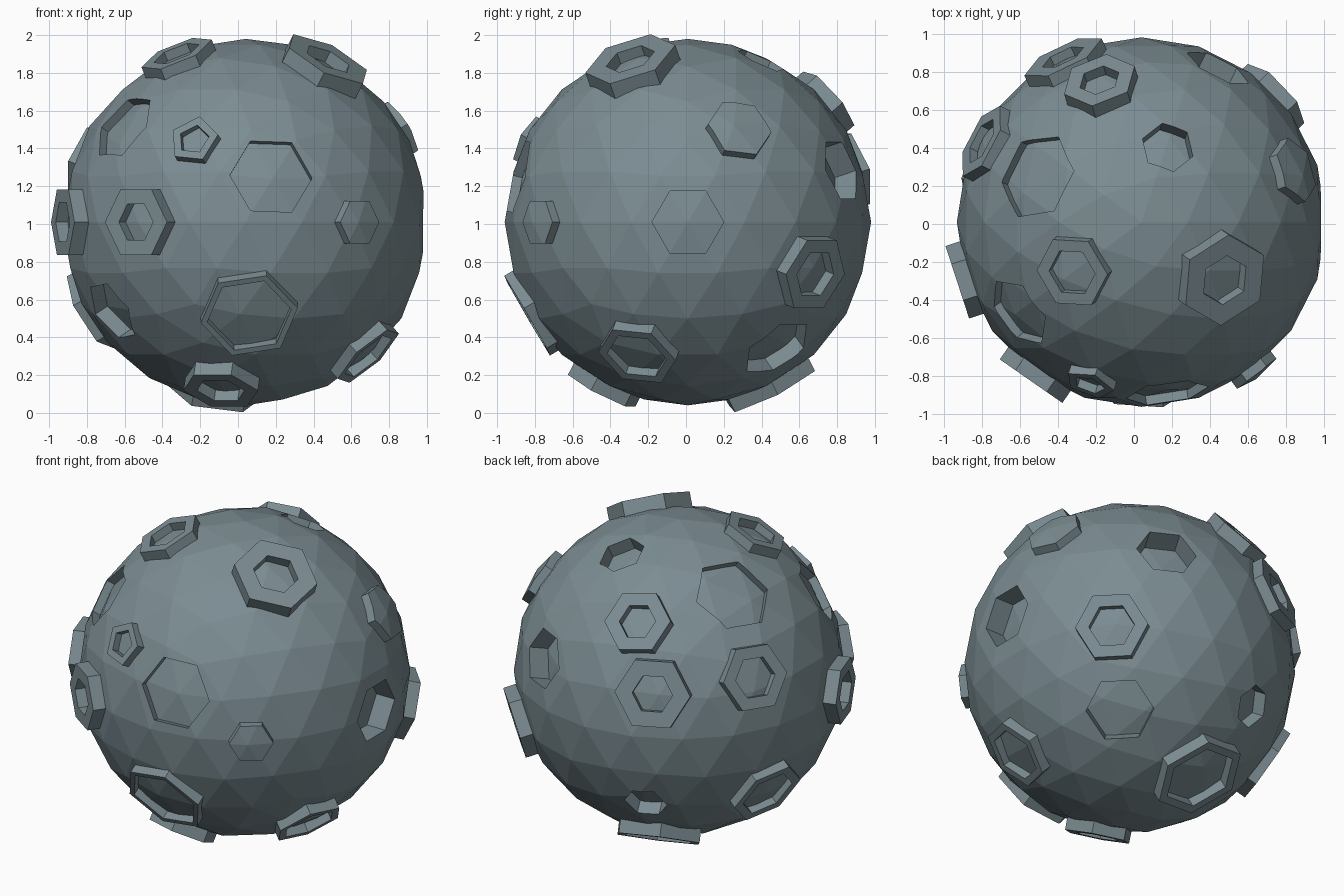
import bpy, bmesh, math
from mathutils import Vector

if "Cube" in bpy.data.objects:
    bpy.data.objects.remove(bpy.data.objects["Cube"])

CENTRE = Vector((0.04, 0.01, 1.01))
R = 0.97

rock = bpy.data.materials.new("slate grey rock")
rock.diffuse_color = (0.20, 0.265, 0.29, 1)
rock.use_nodes = True
rock.node_tree.nodes["Principled BSDF"].inputs["Base Color"].default_value = rock.diffuse_color


def finish(name, bm):
    bmesh.ops.recalc_face_normals(bm, faces=bm.faces)
    me = bpy.data.meshes.new(name)
    bm.to_mesh(me)
    bm.free()
    me.materials.append(rock)
    ob = bpy.data.objects.new(name, me)
    bpy.context.collection.objects.link(ob)
    return ob


def ball(name, radius):
    bm = bmesh.new()
    bmesh.ops.create_icosphere(bm, subdivisions=3, radius=radius)
    bmesh.ops.translate(bm, verts=bm.verts, vec=CENTRE)
    return finish(name, bm)


def loop(bm, direction, r, dist, phi, sides):
    """Polygon of vertices facing outwards; phi is measured from the upward tangent."""
    n = Vector(direction).normalized()
    right = Vector((0, 0, 1)).cross(n).normalized()
    up = n.cross(right)
    pts = []
    for i in range(sides):
        a = math.radians(phi) + i * math.tau / sides
        pts.append(bm.verts.new(CENTRE + n * dist + r * (math.cos(a) * up + math.sin(a) * right)))
    return pts


def bridge(bm, a, b):
    k = len(a)
    for i in range(k):
        j = (i + 1) % k
        bm.faces.new((a[i], a[j], b[j], b[i]))


def add_prism(bm, direction, r, low, high, phi=30, sides=6):
    a = loop(bm, direction, r, low, phi, sides)
    b = loop(bm, direction, r, high, phi, sides)
    bridge(bm, a, b)
    bm.faces.new(a)
    bm.faces.new(b)


def ring(name, direction, outer, inner, top, phi=30, sides=6):
    bm = bmesh.new()
    low = R - 0.14
    loops = [loop(bm, direction, r, d, phi, sides)
             for r, d in ((outer, low), (outer, top), (inner, top), (inner, low))]
    for i in range(4):
        bridge(bm, loops[i], loops[(i + 1) % 4])
    return finish(name, bm)


def boolean(ob, op, other):
    m = ob.modifiers.new("cut", 'BOOLEAN')
    m.operation, m.object, m.solver = op, other, 'EXACT'
    bpy.context.view_layer.objects.active = ob
    bpy.ops.object.modifier_apply(modifier=m.name)
    bpy.data.objects.remove(other)


body = ball("rock_body", R)

# Sunken craters, grouped by depth: the floor follows a smaller faceted ball
craters = {
    0.05: [((0.14, -0.93, 0.25), 0.22, 32),
           ((-0.57, 0.25, 0.75), 0.235, 34),
           ((-0.64, -0.47, 0.50), 0.20, 30)],
    0.085: [((0.14, 0.40, 0.87), 0.14, 30),
            ((0.48, 0.48, -0.68), 0.20, 30),
            ((-0.72, -0.42, -0.48), 0.18, 25),
            ((-0.30, 0.78, -0.50), 0.13, 30)],
    0.13: [((1, 0, 0), 0.19, 30),
           ((0.41, 0.83, 0.28), 0.18, 30)],
}
for depth, group in craters.items():
    bm = bmesh.new()
    for d, r, phi in group:
        add_prism(bm, d, r, R - depth - 0.12, R + 0.1, phi)
    cutter = finish("cutter", bm)
    boolean(cutter, 'DIFFERENCE', ball("floor_ball", R - depth))
    boolean(body, 'DIFFERENCE', cutter)

# Raised plugs with faceted caps
bm = bmesh.new()
add_prism(bm, (0.60, -0.79, 0.0), 0.13, R - 0.14, R + 0.2, 30)
add_prism(bm, (0.80, 0.27, 0.49), 0.175, R - 0.14, R + 0.2, 38)
plugs = finish("raised_plugs", bm)
boolean(plugs, 'INTERSECT', ball("cap_ball", R + 0.05))

# Raised crater rims: direction, outer radius, inner radius, rim distance, turn, sides
rims = [
    ((-0.57, -0.82, 0.0), 0.20, 0.11, 1.017, 30, 6),
    ((-0.27, -0.84, 0.43), 0.135, 0.085, 1.0, 6, 5),
    ((0.02, -0.86, -0.50), 0.26, 0.225, 0.985, 20, 6),
    ((-0.13, -0.45, -0.88), 0.205, 0.13, 1.01, 30, 6),
    ((0.65, -0.27, -0.71), 0.215, 0.165, 1.0, 38, 6),
    ((-0.81, 0.27, -0.47), 0.23, 0.17, 0.99, 20, 6),
    ((-0.95, -0.31, 0.0), 0.20, 0.12, 1.018, 30, 6),
    ((-0.22, 0.74, 0.65), 0.20, 0.11, 1.017, 22, 6),
    ((-0.41, 0.86, 0.28), 0.225, 0.12, 1.0, 30, 6),
    ((-0.83, 0.42, 0.33), 0.21, 0.13, 1.0, 33, 6),
    ((0.69, 0.66, -0.27), 0.215, 0.135, 1.015, 30, 6),
    ((0.43, -0.30, 0.85), 0.25, 0.135, 1.015, -4, 6),
    ((-0.36, -0.26, 0.88), 0.20, 0.13, 1.0, 36, 6),
    ((-0.16, 0.44, -0.87), 0.275, 0.22, 1.0, 15, 6),
]
for i, spec in enumerate(rims):
    ring(f"crater_rim_{i + 1}", *spec)
